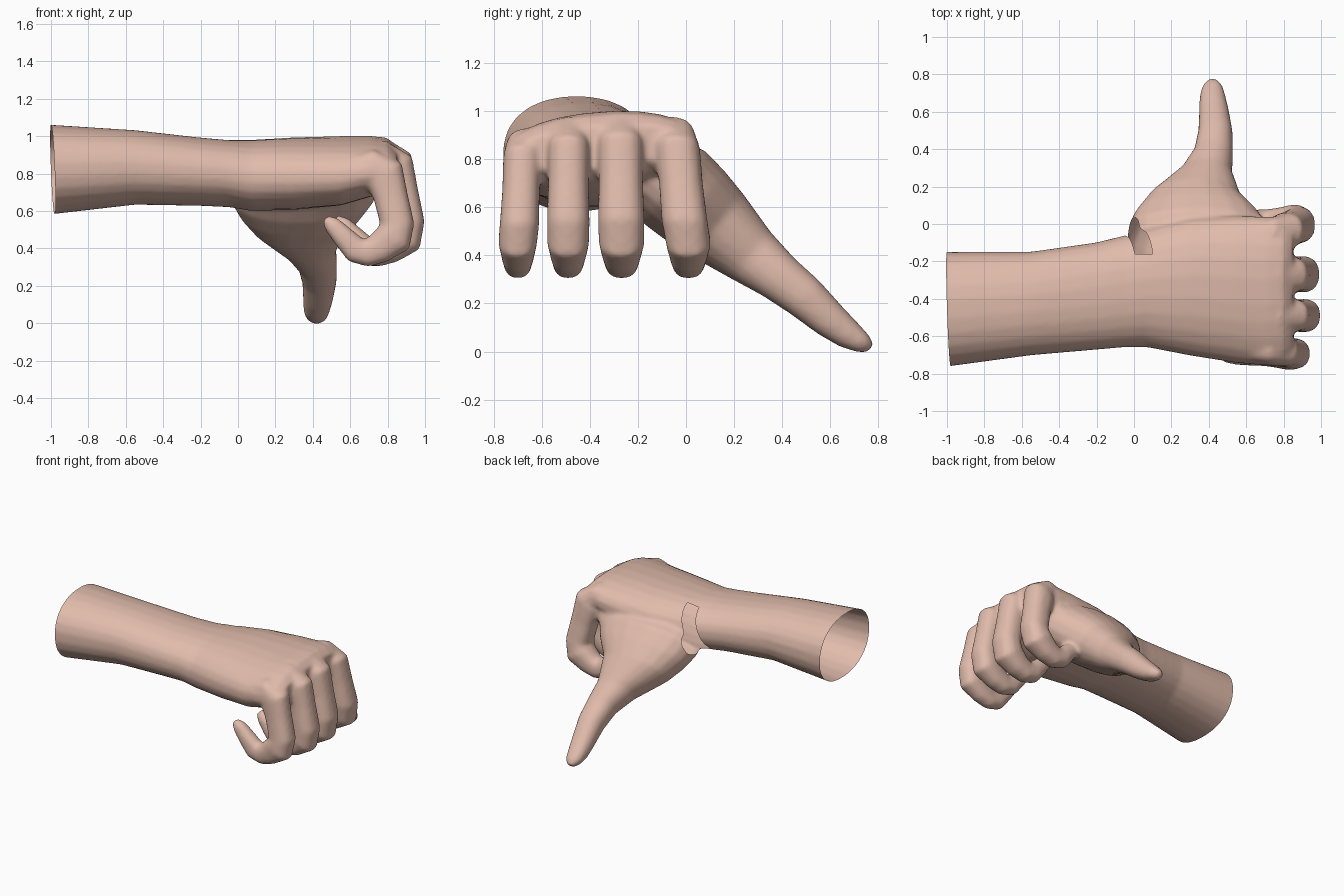
import bpy, bmesh, math
from mathutils import Vector

if "Cube" in bpy.data.objects:
    bpy.data.objects.remove(bpy.data.objects["Cube"])

skin = bpy.data.materials.new("skin")
skin.diffuse_color = (0.75, 0.50, 0.41, 1)
skin.use_nodes = True
skin.node_tree.nodes["Principled BSDF"].inputs["Base Color"].default_value = skin.diffuse_color
parts = []


def rounded(t, e):
    """Point on a unit superellipse."""
    c, s = math.cos(t), math.sin(t)
    return math.copysign(abs(c) ** e, c), math.copysign(abs(s) ** e, s)


def loft(name, rings, sides, e=1.0):
    """Skin a list of (centre, u, v) rings into a closed solid."""
    bm = bmesh.new()
    loops = []
    for c, u, v in rings:
        pts = [rounded(2 * math.pi * (i + 0.5) / sides, e) for i in range(sides)]
        loops.append([bm.verts.new(c + u * a + v * b) for a, b in pts])
    for r0, r1 in zip(loops, loops[1:]):
        for i in range(sides):
            j = (i + 1) % sides
            bm.faces.new((r0[i], r0[j], r1[j], r1[i]))
    bm.faces.new(loops[0])
    bm.faces.new(loops[-1])
    bmesh.ops.recalc_face_normals(bm, faces=bm.faces[:])
    me = bpy.data.meshes.new(name)
    bm.to_mesh(me)
    bm.free()
    me.materials.append(skin)
    ob = bpy.data.objects.new(name, me)
    bpy.context.collection.objects.link(ob)
    parts.append(ob)
    return ob


# Forearm and palm: x, centre y, centre z, half width, half height, tilt
arm = [(-1.06, -0.46, 0.82, 0.312, 0.246, 0), (-0.55, -0.425, 0.833, 0.278, 0.2, 0),
       (-0.2, -0.385, 0.81, 0.288, 0.183, 0), (-0.05, -0.36, 0.80, 0.30, 0.18, 0),
       (0.07, -0.34, 0.79, 0.32, 0.19, 0.01), (0.3, -0.335, 0.80, 0.37, 0.192, 0.02),
       (0.55, -0.35, 0.815, 0.395, 0.182, 0.03), (0.72, -0.36, 0.84, 0.40, 0.157, 0.03),
       (0.80, -0.36, 0.85, 0.39, 0.135, 0.03), (0.85, -0.36, 0.85, 0.36, 0.09, 0.03)]
hand = loft("hand_and_forearm",
            [(Vector((x, y, z)), Vector((0, w, t)), Vector((0, 0, h)))
             for x, y, z, w, h, t in arm], 24, 0.9)

# Thumb: centre x, y, z, half width along x, half thickness
thumb = [(0.36, -0.22, 0.79, 0.38, 0.15), (0.345, -0.05, 0.685, 0.39, 0.20),
         (0.335, 0.04, 0.605, 0.335, 0.19), (0.325, 0.13, 0.525, 0.25, 0.17),
         (0.385, 0.27, 0.40, 0.14, 0.128),
         (0.425, 0.385, 0.31, 0.105, 0.103), (0.435, 0.495, 0.225, 0.092, 0.092),
         (0.428, 0.60, 0.13, 0.08, 0.077), (0.42, 0.68, 0.067, 0.07, 0.062),
         (0.42, 0.735, 0.032, 0.055, 0.044), (0.42, 0.768, 0.012, 0.025, 0.022)]
lean = Vector((0, 0.65, 0.76))
loft("thumb", [(Vector((x, y, z)), Vector((w, 0, 0)), lean * h) for x, y, z, w, h in thumb],
     20, 0.9)

# Web of skin between the thumb base and the index knuckle
web = [(0.45, -0.2, 0.81, 0.36, 0.15), (0.45, -0.04, 0.77, 0.34, 0.11),
       (0.40, 0.07, 0.68, 0.24, 0.08), (0.38, 0.16, 0.58, 0.15, 0.05)]
loft("web", [(Vector((x, y, z)), Vector((w, 0, 0)), lean * h) for x, y, z, w, h in web], 16)

# Curled finger path: x, z, half thickness, relative width
curl = [(0.60, 0.87, 0.07, 0.7), (0.76, 0.885, 0.095, 0.95), (0.825, 0.84, 0.11, 1.0),
        (0.862, 0.70, 0.093, 0.95), (0.897, 0.54, 0.092, 1.0), (0.877, 0.455, 0.104, 0.98),
        (0.80, 0.402, 0.085, 0.82), (0.735, 0.375, 0.075, 0.72), (0.675, 0.39, 0.073, 0.7),
        (0.61, 0.46, 0.06, 0.66), (0.55, 0.525, 0.048, 0.55), (0.51, 0.56, 0.025, 0.3)]


def finger(name, y_top, y_low, width, dx, dz):
    rings = []
    for i, (x, z, r, w) in enumerate(curl):
        a, b = curl[max(i - 1, 0)], curl[min(i + 1, len(curl) - 1)]
        t = Vector((b[0] - a[0], 0, b[1] - a[1])).normalized()
        k = min(i / 5, 1)
        c = Vector((x + dx, y_top + (y_low - y_top) * k, z + dz * (1 - k)))
        rings.append((c, Vector((0, width * w, 0)), Vector((-t.z, 0, t.x)) * r))
    loft(name, rings, 14, 0.85)


finger("little_finger", -0.665, -0.70, 0.083, -0.045, -0.06)
finger("ring_finger", -0.488, -0.49, 0.09, 0.01, 0.0)
finger("middle_finger", -0.275, -0.268, 0.098, 0.005, 0.025)
finger("index_finger", -0.068, 0.01, 0.097, -0.018, 0.0)

# Fuse all parts into one continuous skin
bpy.ops.object.select_all(action='DESELECT')
for ob in parts:
    ob.select_set(True)
bpy.context.view_layer.objects.active = hand
bpy.ops.object.join()
mod = hand.modifiers.new("fuse", 'REMESH')
mod.mode = 'VOXEL'
mod.voxel_size = 0.0125
mod = hand.modifiers.new("soften", 'SMOOTH')
mod.factor = 0.5
mod.iterations = 12
for name in ("fuse", "soften"):
    bpy.ops.object.modifier_apply(modifier=name)

# Open the forearm end and cut the slanted slit at the wrist
bm = bmesh.new()
bm.from_mesh(hand.data)


def slice_at(point, normal, clear=False):
    bmesh.ops.bisect_plane(bm, geom=bm.verts[:] + bm.edges[:] + bm.faces[:],
                           plane_co=point, plane_no=normal, clear_inner=clear)


slice_at((-0.99, -0.455, 0.82), (1, 0.033, 0.04), True)
for x in (0.005, 0.095):
    slice_at((x, 0, 0.95), (1, 0, -0.42))
slice_at((0, -0.16, 0), (0, 1, 0))
gone = []
for f in bm.faces:
    c = f.calc_center_median()
    if abs(c.x - 0.05 - 0.42 * (c.z - 0.95)) < 0.045 and c.y > -0.16 and c.z > 0.56:
        gone.append(f)
bmesh.ops.delete(bm, geom=gone, context='FACES')
bm.to_mesh(hand.data)
bm.free()
hand.data.materials.clear()
hand.data.materials.append(skin)
for p in hand.data.polygons:
    p.material_index = 0
bpy.ops.object.shade_smooth_by_angle(angle=math.radians(60))
